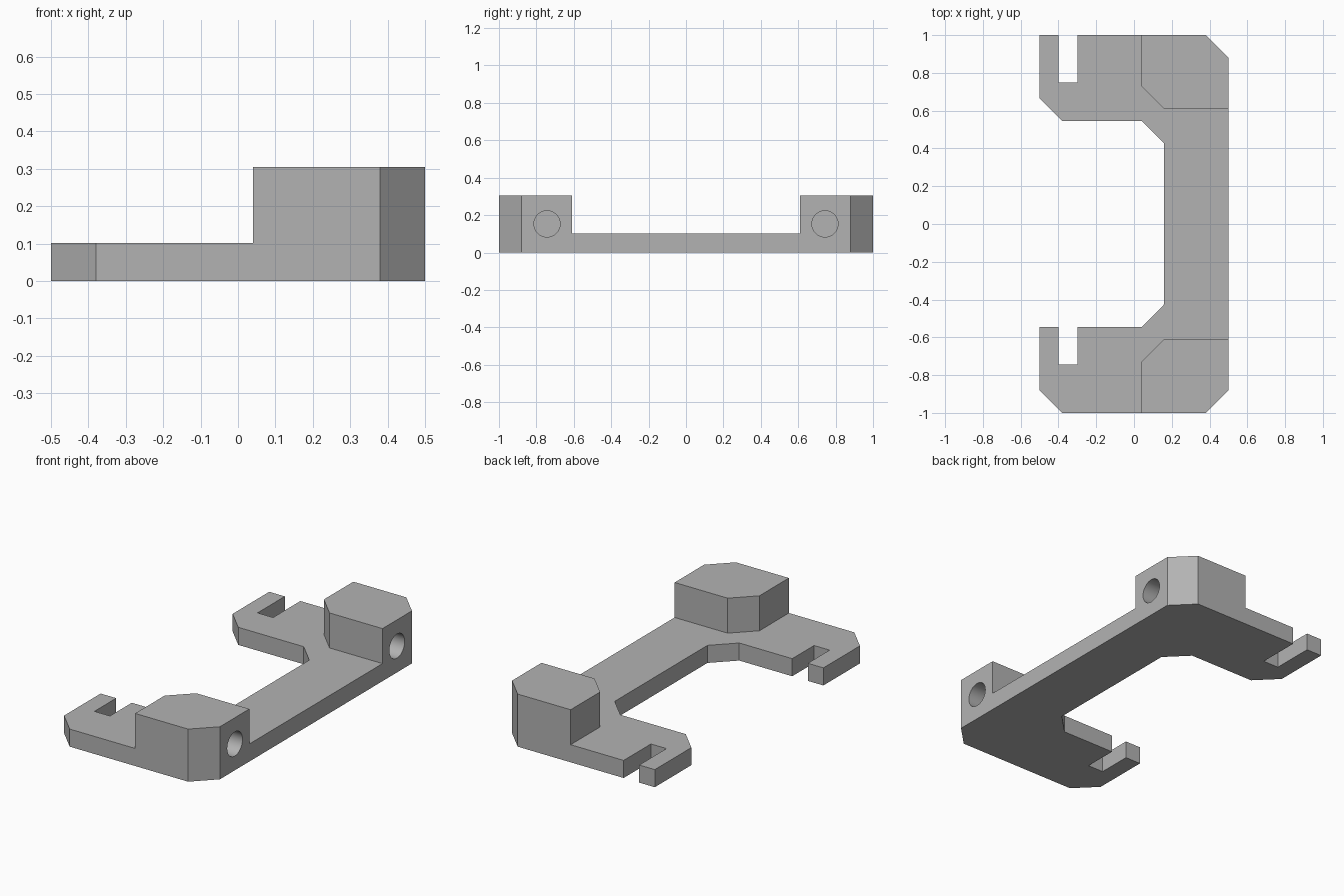
import bpy
import bmesh
import math

if "Cube" in bpy.data.objects:
    bpy.data.objects.remove(bpy.data.objects["Cube"], do_unlink=True)

DECK_Z, BLOCK_Z = 0.102, 0.305
HOLE_Y, HOLE_Z, HOLE_R, HOLE_DEPTH = 0.743, 0.153, 0.07, 0.36

grey = bpy.data.materials.new("plain grey")
grey.use_nodes = True
grey.diffuse_color = (0.45, 0.45, 0.45, 1)
grey.node_tree.nodes["Principled BSDF"].inputs["Base Color"].default_value = (0.45, 0.45, 0.45, 1)

# Raised block outline at the front end; the back end mirrors it
block = [(0.04, -1), (0.38, -1), (0.5, -0.88), (0.5, -0.61), (0.16, -0.61), (0.04, -0.73)]
block_back = [(x, -y) for x, y in reversed(block)]

# Deck outline: block borders, back hook, inner edge, front hook
deck = [block[0]] + block[:2:-1] + [(x, -y) for x, y in block[3:]] + [(0.04, 1)]
deck += [(-0.3, 1), (-0.3, 0.75), (-0.4, 0.75), (-0.4, 1), (-0.5, 1), (-0.5, 0.665), (-0.38, 0.545)]
deck += [(0.04, 0.545), (0.16, 0.425), (0.16, -0.425), (0.04, -0.545)]
deck += [(-0.3, -0.545), (-0.3, -0.745), (-0.4, -0.745), (-0.4, -0.545), (-0.5, -0.545)]
deck += [(-0.5, -0.88), (-0.38, -1)]


def extrude(bm, faces, height):
    """Extrude faces straight up and return the new caps."""
    geom = bmesh.ops.extrude_face_region(bm, geom=faces)["geom"]
    verts = [g for g in geom if isinstance(g, bmesh.types.BMVert)]
    bmesh.ops.translate(bm, verts=verts, vec=(0, 0, height))
    return [g for g in geom if isinstance(g, bmesh.types.BMFace)]


# Bracket body: floor plan raised to deck height, then the end blocks raised further
bm = bmesh.new()
points = {}
for outline in (deck, block, block_back):
    for p in outline:
        if p not in points:
            points[p] = bm.verts.new((p[0], p[1], 0))
    bm.faces.new([points[p] for p in outline])
bmesh.ops.recalc_face_normals(bm, faces=bm.faces)
if bm.faces[:][0].normal.z > 0:
    bmesh.ops.reverse_faces(bm, faces=bm.faces)
floor = bm.faces[:]
caps = extrude(bm, floor, DECK_Z)
if not all(f.is_valid for f in floor) or not any(f.calc_center_median().z < 0.001 for f in bm.faces):
    for outline in (deck, block, block_back):
        bm.faces.new([points[p] for p in reversed(outline)])

ends = [f for f in caps if abs(f.calc_center_median().y) > 0.7]
tops = extrude(bm, ends, BLOCK_Z - DECK_Z)
bmesh.ops.delete(bm, geom=[f for f in ends if f.is_valid], context="FACES_ONLY")
bmesh.ops.dissolve_limit(bm, angle_limit=math.radians(1), verts=bm.verts, edges=bm.edges)
bmesh.ops.recalc_face_normals(bm, faces=bm.faces)
mesh = bpy.data.meshes.new("bracket_body")
bm.to_mesh(mesh)
bm.free()
mesh.materials.append(grey)
body = bpy.data.objects.new("bracket_body", mesh)
bpy.context.collection.objects.link(body)

# Blind round holes in the right-hand faces of the blocks
for name, side in (("front_hole_cutter", -1), ("back_hole_cutter", 1)):
    bpy.ops.mesh.primitive_cylinder_add(
        vertices=48, radius=HOLE_R, depth=2 * HOLE_DEPTH,
        location=(0.5, side * HOLE_Y, HOLE_Z), rotation=(0, math.pi / 2, 0))
    cutter = bpy.context.object
    cutter.name = name
    cutter.data.materials.append(grey)
    cutter.hide_render = True
    cutter.hide_viewport = True
    cut = body.modifiers.new(name, "BOOLEAN")
    cut.operation = "DIFFERENCE"
    cut.solver = "EXACT"
    cut.object = cutter

# Apply the cuts, then smooth the bores while keeping edges sharp
bpy.context.view_layer.update()
bpy.ops.object.select_all(action="DESELECT")
body.select_set(True)
bpy.context.view_layer.objects.active = body
for modifier in list(body.modifiers):
    bpy.ops.object.modifier_apply(modifier=modifier.name)
for name in ("front_hole_cutter", "back_hole_cutter"):
    bpy.data.objects.remove(bpy.data.objects[name], do_unlink=True)
bpy.ops.object.shade_smooth_by_angle(angle=math.radians(30))
